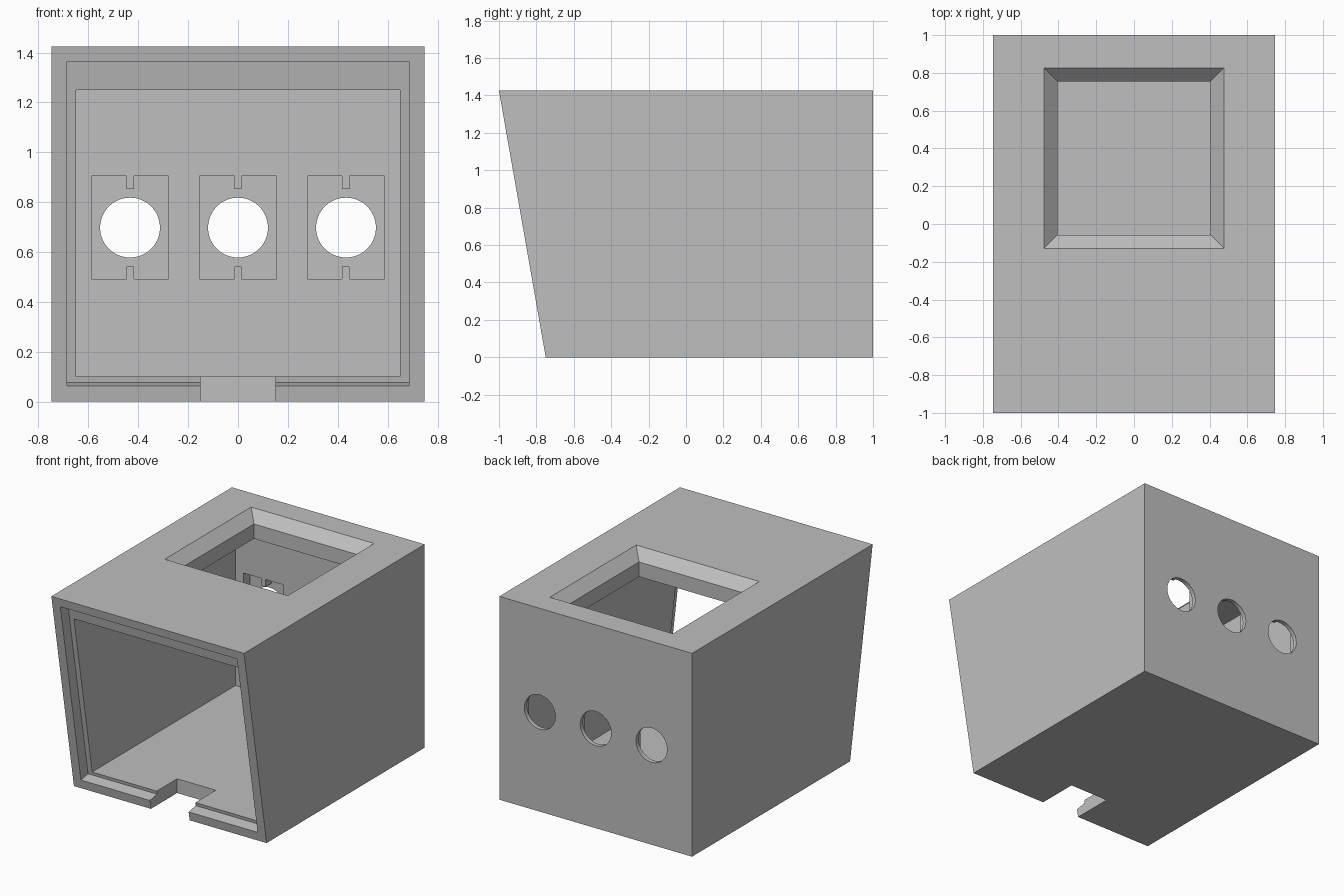
import bpy
import bmesh
import math

default = bpy.data.objects.get("Cube")
if default:
    bpy.data.objects.remove(default, do_unlink=True)

W, H, BACK = 0.747, 1.425, 1.0          # half width, height, rear face
LEAN = math.atan2(0.25, H)              # tilt of the front opening


def front_y(z):
    return -0.75 - z * math.tan(LEAN)


def loft(name, first, last):
    """Closed solid between two matching loops of points."""
    bm = bmesh.new()
    a = [bm.verts.new(p) for p in first]
    b = [bm.verts.new(p) for p in last]
    n = len(a)
    bm.faces.new(a[::-1])
    bm.faces.new(b)
    for i in range(n):
        j = (i + 1) % n
        bm.faces.new((a[i], a[j], b[j], b[i]))
    bmesh.ops.recalc_face_normals(bm, faces=bm.faces)
    mesh = bpy.data.meshes.new(name)
    bm.to_mesh(mesh)
    bm.free()
    obj = bpy.data.objects.new(name, mesh)
    bpy.context.scene.collection.objects.link(obj)
    return obj


def across(name, profile, half):
    """Extrude a (y, z) profile across x."""
    return loft(name, [(-half, y, z) for y, z in profile],
                [(half, y, z) for y, z in profile])


def along(name, profile, y0, y1):
    """Extrude an (x, z) profile along y."""
    return loft(name, [(x, y0, z) for x, z in profile],
                [(x, y1, z) for x, z in profile])


def rect(a0, a1, b0, b1):
    return [(a0, b0), (a1, b0), (a1, b1), (a0, b1)]


def window_loop(grow, z):
    return [(x, y, z) for x, y in
            rect(-0.405 - grow, 0.405 + grow, -0.058 - grow, 0.755 + grow)]


# Outer shell with leaning front
body = across("enclosure_body",
              [(front_y(0), 0), (BACK, 0), (BACK, H), (front_y(H), H)], W)

cutters = []

# Main cavity
cutters.append(across("cavity_cutter", rect(-1.3, 0.9, 0.1, 1.25), 0.65))

# Panel recess, square to the leaning front
c, s = math.cos(LEAN), math.sin(LEAN)


def recess_point(z, d):
    return (front_y(z) + d * c, z + d * s)


cutters.append(across("panel_recess_cutter", [
    recess_point(0.063, -0.1), recess_point(0.063, 0.08),
    recess_point(1.365, 0.08), recess_point(1.365, -0.1)], 0.685))

# Cable notch in the floor
cutters.append(across("floor_notch_cutter", rect(-1.2, -0.46, -0.1, 0.2), 0.15))

# Top window with chamfered rim
cutters.append(loft("window_cutter", window_loop(0, 1.15), window_loop(0, 1.4)))
cutters.append(loft("window_chamfer_cutter",
                    window_loop(0, H - 0.072), window_loop(0.12, H + 0.048)))

# Three rear sockets: keyed pocket inside, round hole through the wall
for i in (-1, 0, 1):
    cx, cz, w, h, t, d = i * 0.433, 0.698, 0.155, 0.207, 0.015, 0.052
    quarter = [(w, h), (t, h), (t, h - d)]
    right = quarter + [(-x, z) for x, z in quarter[::-1]]
    loop = right + [(-x, -z) for x, z in right]
    cutters.append(along("pocket_cutter",
                         [(cx + x, cz + z) for x, z in loop], 0.8, 0.97))
    ring = [math.tau * k / 64 for k in range(64)]
    cutters.append(along("hole_cutter", [
        (cx + 0.12 * math.cos(a), cz + 0.12 * math.sin(a)) for a in ring],
        0.85, 1.1))

# Apply the cuts
for cutter in cutters:
    cutter.hide_render = True
    mod = body.modifiers.new(cutter.name, 'BOOLEAN')
    mod.operation = 'DIFFERENCE'
    mod.solver = 'EXACT'
    mod.object = cutter
bpy.context.view_layer.update()
evaluated = body.evaluated_get(bpy.context.evaluated_depsgraph_get())
result = bpy.data.meshes.new_from_object(evaluated)
body.modifiers.clear()
body.data = result
for cutter in cutters:
    bpy.data.objects.remove(cutter, do_unlink=True)

# Single grey plastic
grey = bpy.data.materials.new("grey_plastic")
grey.use_nodes = True
colour = (0.52, 0.52, 0.52, 1)
grey.diffuse_color = colour
grey.node_tree.nodes["Principled BSDF"].inputs["Base Color"].default_value = colour
body.data.materials.clear()
body.data.materials.append(grey)
for face in body.data.polygons:
    face.material_index = 0
    face.use_smooth = False
